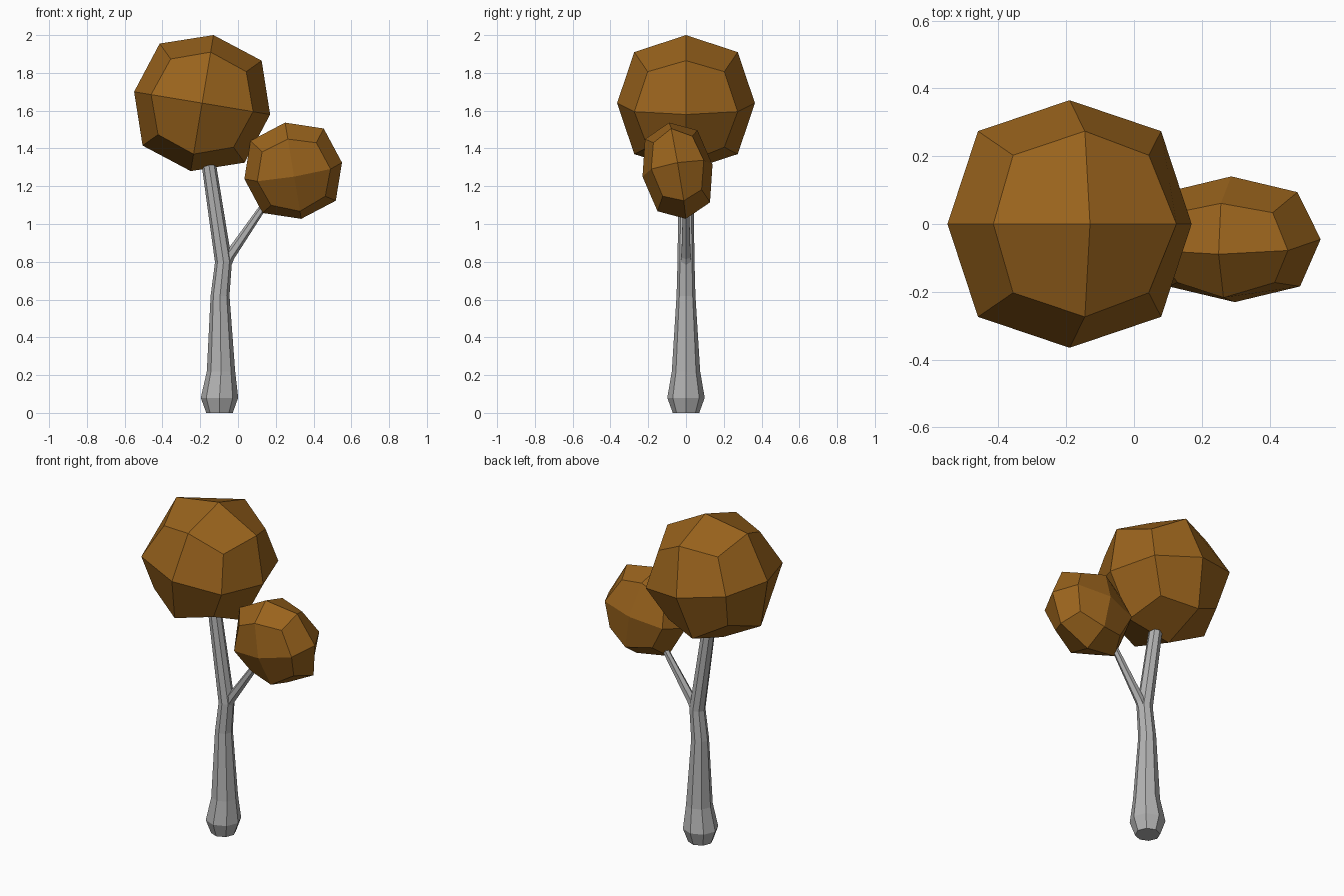
import bpy, bmesh
from math import cos, sin, pi, radians

if "Cube" in bpy.data.objects:
    bpy.data.objects.remove(bpy.data.objects["Cube"])


def material(name, colour):
    mat = bpy.data.materials.new(name)
    mat.diffuse_color = (*colour, 1)
    mat.use_nodes = True
    mat.node_tree.nodes["Principled BSDF"].inputs["Base Color"].default_value = mat.diffuse_color
    return mat


def limb(name, rings, sides, mat):
    """Faceted tube through rings of (x, z, radius, tilt about y)."""
    bm = bmesh.new()
    loops = []
    for x, z, r, tilt in rings:
        t = radians(tilt)
        loops.append([bm.verts.new((x + r * cos(a) * cos(t), r * sin(a),
                                    z - r * cos(a) * sin(t)))
                      for a in (2 * pi * i / sides for i in range(sides))])
    for low, high in zip(loops, loops[1:]):
        for i in range(sides):
            j = (i + 1) % sides
            bm.faces.new((low[i], low[j], high[j], high[i]))
    bm.faces.new(loops[0][::-1])
    bm.faces.new(loops[-1])
    mesh = bpy.data.meshes.new(name)
    bm.to_mesh(mesh)
    bm.free()
    mesh.materials.append(mat)
    obj = bpy.data.objects.new(name, mesh)
    bpy.context.collection.objects.link(obj)


def crown(name, centre, half, tilt, mat):
    """Cube rounded by one subdivision level, left faceted."""
    bpy.ops.mesh.primitive_cube_add(size=2, location=centre,
                                    rotation=[radians(a) for a in tilt])
    obj = bpy.context.object
    obj.name = name
    obj.scale = half
    obj.data.materials.append(mat)
    sub = obj.modifiers.new("round", 'SUBSURF')
    sub.levels = sub.render_levels = 1
    sub.use_limit_surface = False


leaf = material("autumn_leaf", (0.32, 0.125, 0.012))
bark = material("grey_bark", (0.45, 0.45, 0.45))

# Trunk with flared foot, and the side branch
limb("trunk", [(-0.098, 0, 0.07, 0), (-0.098, 0.08, 0.099, 0), (-0.09, 0.22, 0.075, 0),
               (-0.095, 0.62, 0.05, 0), (-0.077, 0.80, 0.045, -4),
               (-0.155, 1.32, 0.038, -8)], 8, bark)
limb("branch", [(-0.075, 0.77, 0.034, 25), (-0.045, 0.83, 0.028, 33),
                (0.15, 1.115, 0.018, 34)], 6, bark)

# Foliage
crown("large_crown", (-0.19, 0, 1.64), (0.365, 0.365, 0.365), (0, 9.5, 0), leaf)
crown("small_crown", (0.292, -0.045, 1.282), (0.262, 0.188, 0.262), (9.7, -9.5, 0), leaf)
